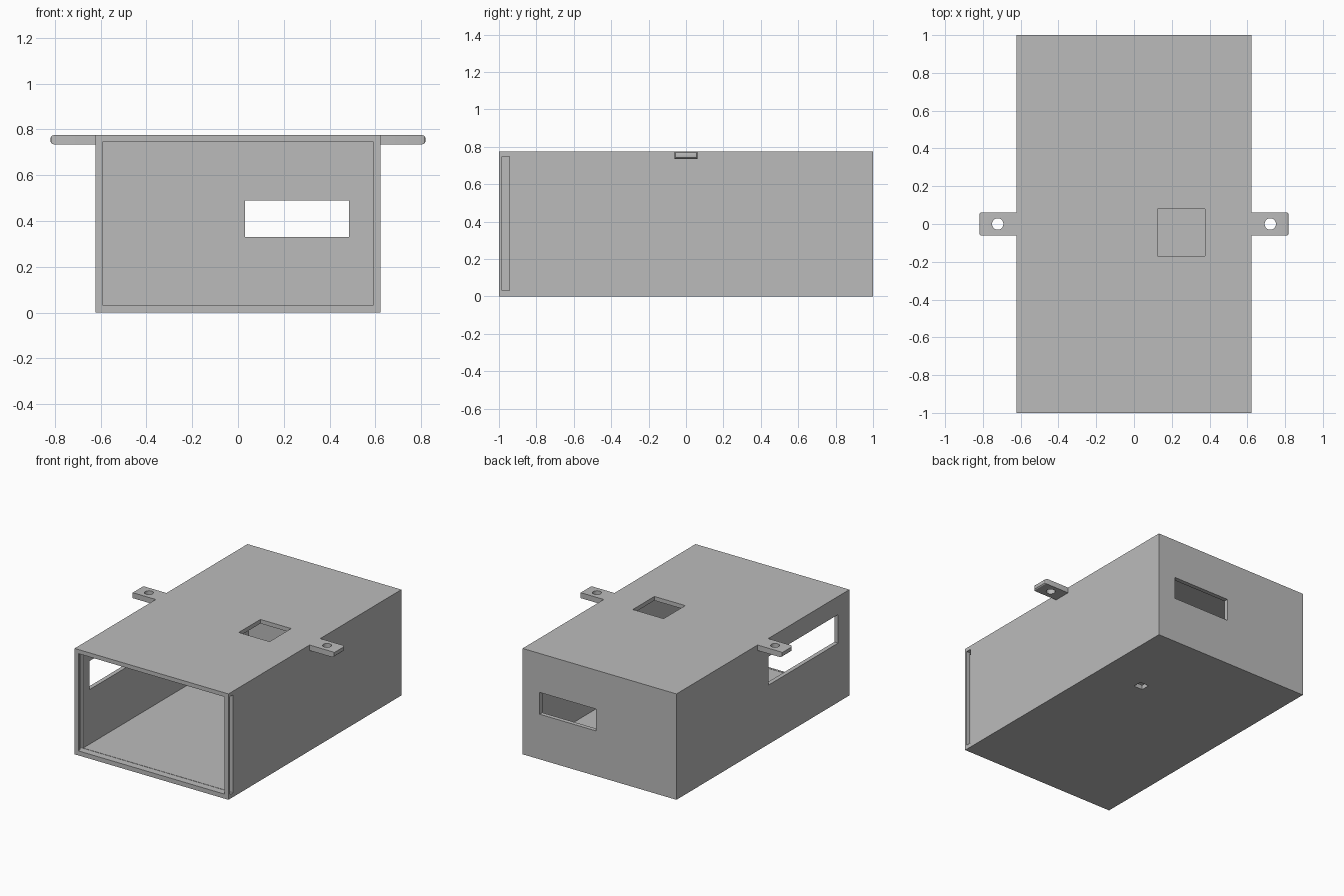
import bpy
import bmesh
from mathutils import Matrix, Vector

cube = bpy.data.objects.get("Cube")
if cube:
    bpy.data.objects.remove(cube, do_unlink=True)

grey = bpy.data.materials.new("grey plastic")
grey.use_nodes = True
colour = (0.5, 0.5, 0.5, 1)
grey.diffuse_color = colour
grey.node_tree.nodes["Principled BSDF"].inputs["Base Color"].default_value = colour


def add_object(name, bm):
    mesh = bpy.data.meshes.new(name)
    bm.to_mesh(mesh)
    bm.free()
    mesh.materials.append(grey)
    obj = bpy.data.objects.new(name, mesh)
    bpy.context.collection.objects.link(obj)
    return obj


def box_mesh(x, y, z):
    """Box from (min, max) ranges on each axis."""
    bm = bmesh.new()
    centre = Vector([sum(r) / 2 for r in (x, y, z)])
    size = [r[1] - r[0] for r in (x, y, z)]
    bmesh.ops.create_cube(bm, size=1, matrix=Matrix.Translation(centre) @ Matrix.Diagonal((*size, 1)))
    return bm


def cut(target, cutter):
    cutter.hide_render = True
    mod = target.modifiers.new("cut", 'BOOLEAN')
    mod.operation = 'DIFFERENCE'
    mod.solver = 'EXACT'
    mod.object = cutter
    bpy.context.view_layer.objects.active = target
    bpy.ops.object.modifier_apply(modifier=mod.name)
    bpy.data.objects.remove(cutter, do_unlink=True)


W, H, WALL = 0.623, 0.775, 0.031

# Hollow case, open at the front
case = add_object("case", box_mesh((-W, W), (-1, 1), (0, H)))
openings = {
    "cavity": ((-W + WALL, W - WALL), (-1.1, 1 - WALL), (0.033, 0.745)),
    "back_window": ((0.03, 0.485), (0.9, 1.1), (0.33, 0.49)),
    "left_window": ((-0.7, -0.55), (-0.87, -0.064), (0.433, 0.642)),
    "top_window": ((0.125, 0.375), (-0.17, 0.08), (0.7, 0.9)),
    "floor_hole": ((0.24, 0.31), (0.37, 0.435), (-0.1, 0.1)),
    # Sliding panel slot: through one side wall, a groove in the other
    "panel_slot": ((-W + 0.015, 0.7), (-0.985, -0.945), (0.031, 0.748)),
}
for name, ranges in openings.items():
    cut(case, add_object(name, box_mesh(*ranges)))

# Mounting tabs with a softened outer end and a screw hole
for name, side in (("left_tab", 1), ("right_tab", -1)):
    end = side * 0.819
    bm = box_mesh(sorted((side * W, end)), (-0.062, 0.062), (0.735, H))
    edges = [e for e in bm.edges if all(abs(v.co.x - end) < 0.001 for v in e.verts)]
    bmesh.ops.bevel(bm, geom=edges, offset=0.014, segments=3, profile=0.5, affect='EDGES')
    tab = add_object(name, bm)

    bm = bmesh.new()
    bmesh.ops.create_cone(bm, cap_ends=True, segments=32, radius1=0.03, radius2=0.03, depth=0.2,
                          matrix=Matrix.Translation((side * 0.7215, 0, 0.755)))
    cut(tab, add_object("screw_hole", bm))
    bpy.ops.object.select_all(action='DESELECT')
    tab.select_set(True)
    bpy.context.view_layer.objects.active = tab
    bpy.ops.object.shade_smooth_by_angle()
